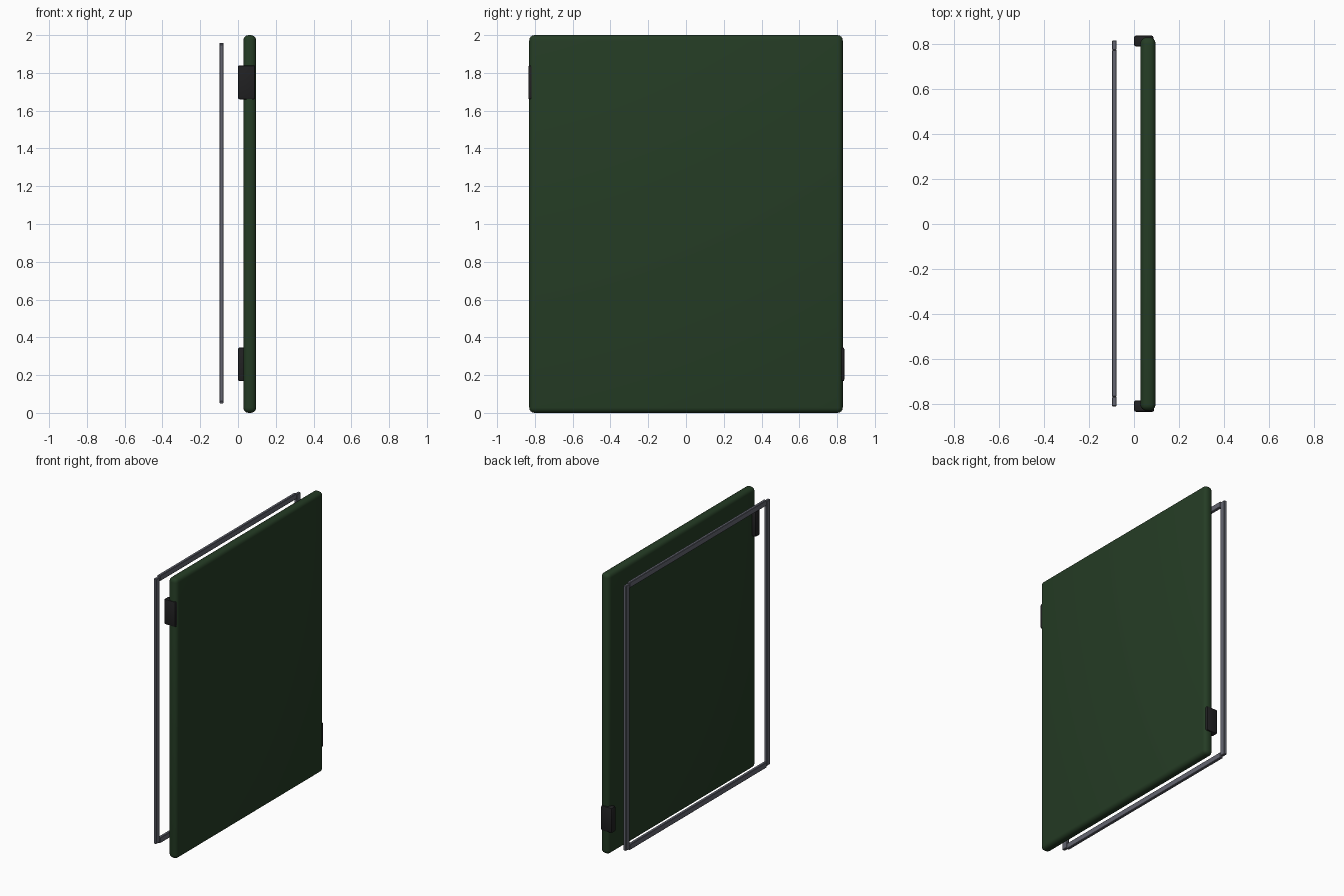
import bpy

if "Cube" in bpy.data.objects:
    bpy.data.objects.remove(bpy.data.objects["Cube"])


def material(name, rgb):
    m = bpy.data.materials.new(name)
    m.diffuse_color = (*rgb, 1)
    m.use_nodes = True
    m.node_tree.nodes["Principled BSDF"].inputs["Base Color"].default_value = m.diffuse_color
    return m


green = material("dark green", (0.018, 0.045, 0.018))
black = material("soft black", (0.015, 0.015, 0.016))
grey = material("steel grey", (0.125, 0.13, 0.16))


def box(name, lo, hi, mat, bevel=0, segments=1):
    """Box between two corners, with optional rounded edges."""
    bpy.ops.mesh.primitive_cube_add(
        size=1, location=[(a + b) / 2 for a, b in zip(lo, hi)])
    ob = bpy.context.object
    ob.name = name
    ob.scale = [b - a for a, b in zip(lo, hi)]
    bpy.ops.object.transform_apply(location=False, rotation=False, scale=True)
    ob.data.materials.append(mat)
    if bevel:
        mod = ob.modifiers.new("rounding", "BEVEL")
        mod.width = bevel
        mod.segments = segments
        bpy.ops.object.modifier_apply(modifier=mod.name)
        bpy.ops.object.shade_smooth_by_angle()
    return ob


# Large rounded panel
box("panel", (0.028, -0.83, 0), (0.096, 0.83, 2), green, 0.028, 4)

# Hinge blocks on opposite edges
box("upper_hinge", (0, -0.835, 1.66), (0.09, -0.785, 1.84), black, 0.008, 2)
box("lower_hinge", (0, 0.79, 0.168), (0.086, 0.838, 0.346), black, 0.008, 2)

# Thin rectangular frame: two posts and two slightly proud rails
for side, y in (("front", -0.79), ("back", 0.795)):
    box(side + "_frame_post", (-0.098, y - 0.021, 0.06),
        (-0.077, y + 0.021, 1.95), grey, 0.003)
for side, z in (("bottom", 0.07), ("top", 1.939)):
    box(side + "_frame_rail", (-0.098, -0.769, z - 0.02),
        (-0.077, 0.774, z + 0.02), grey, 0.003)
